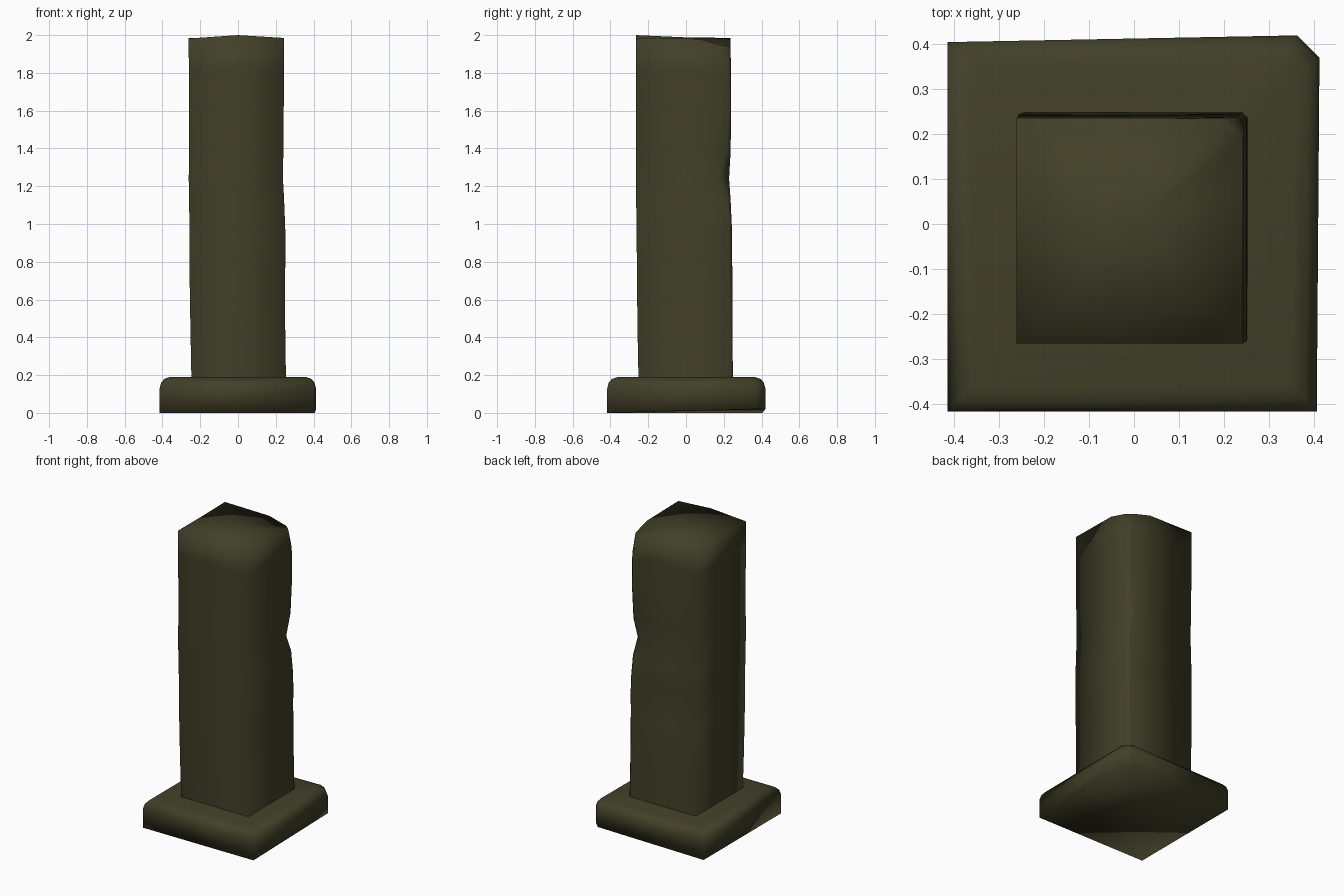
import bpy

if "Cube" in bpy.data.objects:
    bpy.data.objects.remove(bpy.data.objects["Cube"])

stone = bpy.data.materials.new("dark_olive_stone")
stone.diffuse_color = (0.055, 0.052, 0.022, 1)
stone.use_nodes = True
stone.node_tree.nodes["Principled BSDF"].inputs["Base Color"].default_value = stone.diffuse_color


def make(name, rings, bottom_cap, top_centre):
    """Loft equal-length rings, then fan the top to a centre point."""
    n = len(rings[0])
    verts = [p for r in rings for p in r] + [top_centre]
    faces = []
    for i in range(len(rings) - 1):
        for j in range(n):
            k = (j + 1) % n
            faces.append((i * n + j, i * n + k, (i + 1) * n + k, (i + 1) * n + j))
    t = (len(rings) - 1) * n
    faces += [(t + j, t + (j + 1) % n, len(verts) - 1) for j in range(n)]
    if bottom_cap:
        faces.append(tuple(reversed(range(n))))
    me = bpy.data.meshes.new(name)
    me.from_pydata(verts, [], faces)
    me.materials.append(stone)
    for p in me.polygons:
        p.use_smooth = True
    ob = bpy.data.objects.new(name, me)
    bpy.context.collection.objects.link(ob)
    return ob


# Base slab: rounded top edge, broken back right corner
def slab_ring(z, d):
    c = 0.05
    return [(-0.415 + d, -0.417 + d, z), (0.407 - d, -0.417 + d, z),
            (0.413 - d, 0.37 - d, z), (0.413 - c - d, 0.42 - d, z),
            (-0.415 + d, 0.405 - d, z)]


slab = [slab_ring(z, d) for z, d in
        [(0, 0), (0.13, 0), (0.16, 0.008), (0.18, 0.025), (0.19, 0.055)]]
# the underside lifts slightly at the broken corner
for j in (2, 3):
    x, y, z = slab[0][j]
    slab[0][j] = (x, y, 0.02)
make("base_slab", slab, True, (0, 0, 0.19))


# Worn shaft: z, left, right, front, back, corner wear, back dent
sections = [
    (0.10, -0.245, 0.255, -0.250, 0.248, 0.010, 0),
    (0.45, -0.252, 0.250, -0.257, 0.247, 0.012, 0),
    (0.76, -0.257, 0.250, -0.260, 0.245, 0.015, 0),
    (0.88, -0.257, 0.252, -0.261, 0.244, 0.015, 0.025),
    (0.98, -0.257, 0.250, -0.262, 0.243, 0.015, 0),
    (1.13, -0.259, 0.244, -0.264, 0.236, 0.020, 0),
    (1.24, -0.261, 0.238, -0.265, 0.228, 0.055, 0),
    (1.38, -0.259, 0.240, -0.265, 0.236, 0.020, 0),
    (1.60, -0.259, 0.242, -0.265, 0.239, 0.010, 0),
    (1.82, -0.260, 0.244, -0.266, 0.238, 0.015, 0),
]


def shaft_ring(z, x0, x1, y0, y1, c, dent):
    return [(x0, y0, z), (0, y0, z), (x1, y0, z), (x1, 0.07, z),
            (x1, y1 - c, z), (x1 - c, y1, z), (0.07, y1 - dent, z),
            (x0, y1, z), (x0, 0, z)]


rings = [shaft_ring(*s) for s in sections]
# uneven top edge, low at the worn back right corner
top = shaft_ring(1.985, -0.262, 0.243, -0.266, 0.235, 0.045, 0)
heights = [1.982, 2.0, 1.985, 1.98, 1.945, 1.945, 1.98, 1.985, 1.982]
rings.append([(x, y, h) for (x, y, z), h in zip(top, heights)])
make("shaft", rings, False, (0, 0, 1.988))
